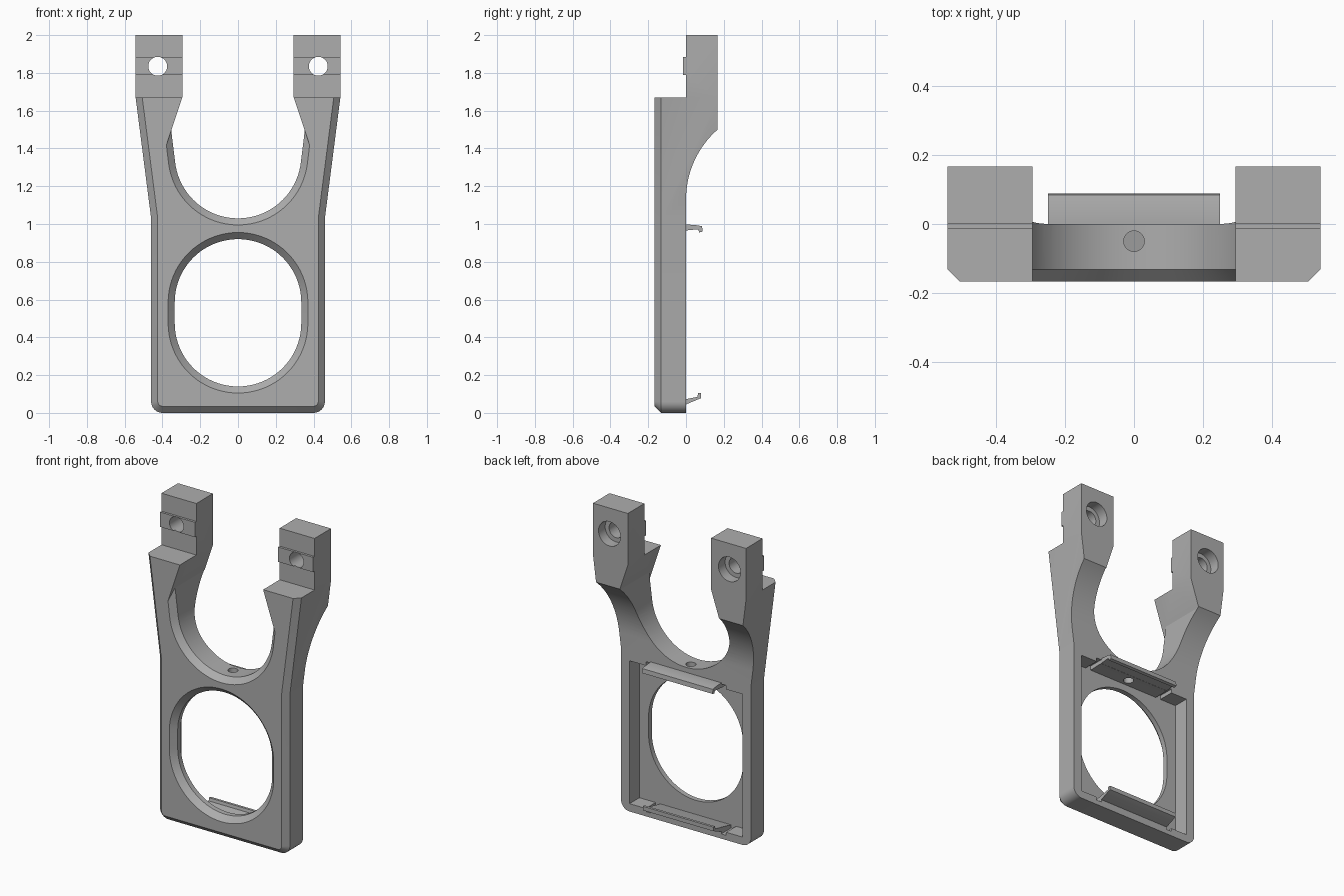
import bpy, bmesh, math

if "Cube" in bpy.data.objects:
    bpy.data.objects.remove(bpy.data.objects["Cube"])

grey = bpy.data.materials.new("plain_grey")
grey.diffuse_color = (0.42, 0.42, 0.42, 1)
grey.use_nodes = True
grey.node_tree.nodes["Principled BSDF"].inputs["Base Color"].default_value = grey.diffuse_color


def loft(name, loops):
    """Solid skinned through matching closed loops, capped at both ends."""
    bm = bmesh.new()
    rings = [[bm.verts.new(p) for p in loop] for loop in loops]
    n = len(rings[0])
    for a, b in zip(rings, rings[1:]):
        for i in range(n):
            bm.faces.new((a[i], a[(i + 1) % n], b[(i + 1) % n], b[i]))
    bm.faces.new(rings[0])
    bm.faces.new(rings[-1])
    bmesh.ops.recalc_face_normals(bm, faces=bm.faces)
    me = bpy.data.meshes.new(name)
    bm.to_mesh(me)
    bm.free()
    ob = bpy.data.objects.new(name, me)
    bpy.context.collection.objects.link(ob)
    me.materials.append(grey)
    return ob


def along_y(name, outline, levels):
    """Front outline(d) lofted over (y, offset d) levels."""
    return loft(name, [[(x, y, z) for x, z in outline(d)] for y, d in levels])


def along_x(name, profile, half):
    """Side profile of (y, z) points extruded across x."""
    return loft(name, [[(x, y, z) for y, z in profile] for x in (-half, half)])


def arc(cx, cz, r, a0, a1, n):
    return [(cx + r * math.cos(math.radians(a0 + (a1 - a0) * i / n)),
             cz + r * math.sin(math.radians(a0 + (a1 - a0) * i / n))) for i in range(n + 1)]


def mirrored(right):
    """Close a right-hand half outline with its mirror image."""
    return right + [(-x, z) for x, z in reversed(right)]


def box(name, x0, x1, y0, y1, z0, z1):
    return loft(name, [[(x0, y, z0), (x1, y, z0), (x1, y, z1), (x0, y, z1)] for y in (y0, y1)])


def boolean(target, cutter, op='DIFFERENCE'):
    cutter.hide_render = True
    bpy.context.view_layer.objects.active = target
    m = target.modifiers.new("cut", 'BOOLEAN')
    m.operation, m.object, m.solver = op, cutter, 'EXACT'
    bpy.ops.object.modifier_apply(modifier=m.name)
    bpy.data.objects.remove(cutter)


F, C = -0.167, 0.035      # front plane, chamfer size


# Frame: front outline with chamfered front edge
def body_outline(d):
    return mirrored(arc(0.40, 0.06, 0.06 - d, -90, 0, 8)
                    + [(0.46 - d, 1.03), (0.542 - d, 1.67), (0.542 - d, 2.1)])


frame = along_y("frame", body_outline, [(F, C), (F + C, 0), (0.2, 0)])

# Side profile: step, locating ridge and curved back of the arms
side = [(F, -0.1), (F, 1.67), (0, 1.67), (0, 1.79), (-0.015, 1.79), (-0.015, 1.885),
        (0, 1.885), (0, 2), (0.167, 2)]
side += arc(0.493, 1.13, 0.493, 180 - math.degrees(math.asin(0.37 / 0.493)), 180, 16)
side += [(0, -0.1)]
boolean(frame, along_x("side_profile", side, 1), 'INTERSECT')


# U-shaped opening between the arms
def u_outline(d):
    r, s, c = 0.335 + d, math.sin(math.radians(7)), math.cos(math.radians(7))
    t = (0.295 + 0.305 / 3 + r * s / 3 - r * c) / (s + c / 3)
    z = 1.365 - r * s + t * c
    bottom = arc(0, 1.365, r, -7, -173, 48)
    x = r * c + t * s
    return [(0.295, 2.1), (0.295, 1.67), (x, z)] + bottom + [(-x, z), (-0.295, 1.67), (-0.295, 2.1)]


# Oval window in the plate
def oval_outline(d):
    return arc(0, 0.585, 0.335 + d, 0, 180, 40) + arc(0, 0.475, 0.335 + d, 180, 360, 40)


for outline in (u_outline, oval_outline):
    boolean(frame, along_y("opening", outline,
                           [(F - 0.01, C + 0.01), (F + C, 0), (0.3, 0)]))

# Rear pocket and clip relief notches
boolean(frame, box("pocket", -0.40, 0.40, -0.10, 0.1, 0.05, 0.965))
for sx in (-1, 1):
    a, b = sorted((sx * 0.25, sx * 0.285))
    boolean(frame, box("notch", a, b, -0.10, 0.1, 0.94, 0.99))
    boolean(frame, box("notch", a, b, -0.10, 0.1, 0.03, 0.07))

# Counterbored bolt holes in the arms
for sx in (-1, 1):
    for r, y0, y1 in ((0.05, -0.1, 0.3), (0.078, 0.10, 0.3)):
        boolean(frame, along_y("bolt_hole", lambda d: arc(sx * 0.425, 1.835, r, 0, 352.5, 47),
                               [(y0, 0), (y1, 0)]))

# Snap clips above and below the pocket
top_clip = along_x("top_clip", [(-0.09, 0.963), (-0.09, 0.985), (0, 0.998), (0.06, 0.993),
                                (0.085, 0.988), (0.088, 0.96), (0.07, 0.955), (0.064, 0.972),
                                (0, 0.966)], 0.25)
bottom_clip = along_x("bottom_clip", [(-0.09, 0.04), (-0.09, 0.053), (0, 0.073), (0.06, 0.085),
                                      (0.064, 0.104), (0.08, 0.104), (0.08, 0.078), (0, 0.045)], 0.25)

# Small vertical pin hole from the U opening into the pocket
for ob in (frame, top_clip):
    boolean(ob, loft("pin_hole", [[(x, y, z) for x, y in arc(0, -0.05, 0.03, 0, 345, 23)]
                                  for z in (0.9, 1.1)]))

for ob in (frame, top_clip, bottom_clip):
    bpy.ops.object.select_all(action='DESELECT')
    ob.select_set(True)
    bpy.context.view_layer.objects.active = ob
    bpy.ops.object.shade_smooth_by_angle(angle=math.radians(25))
